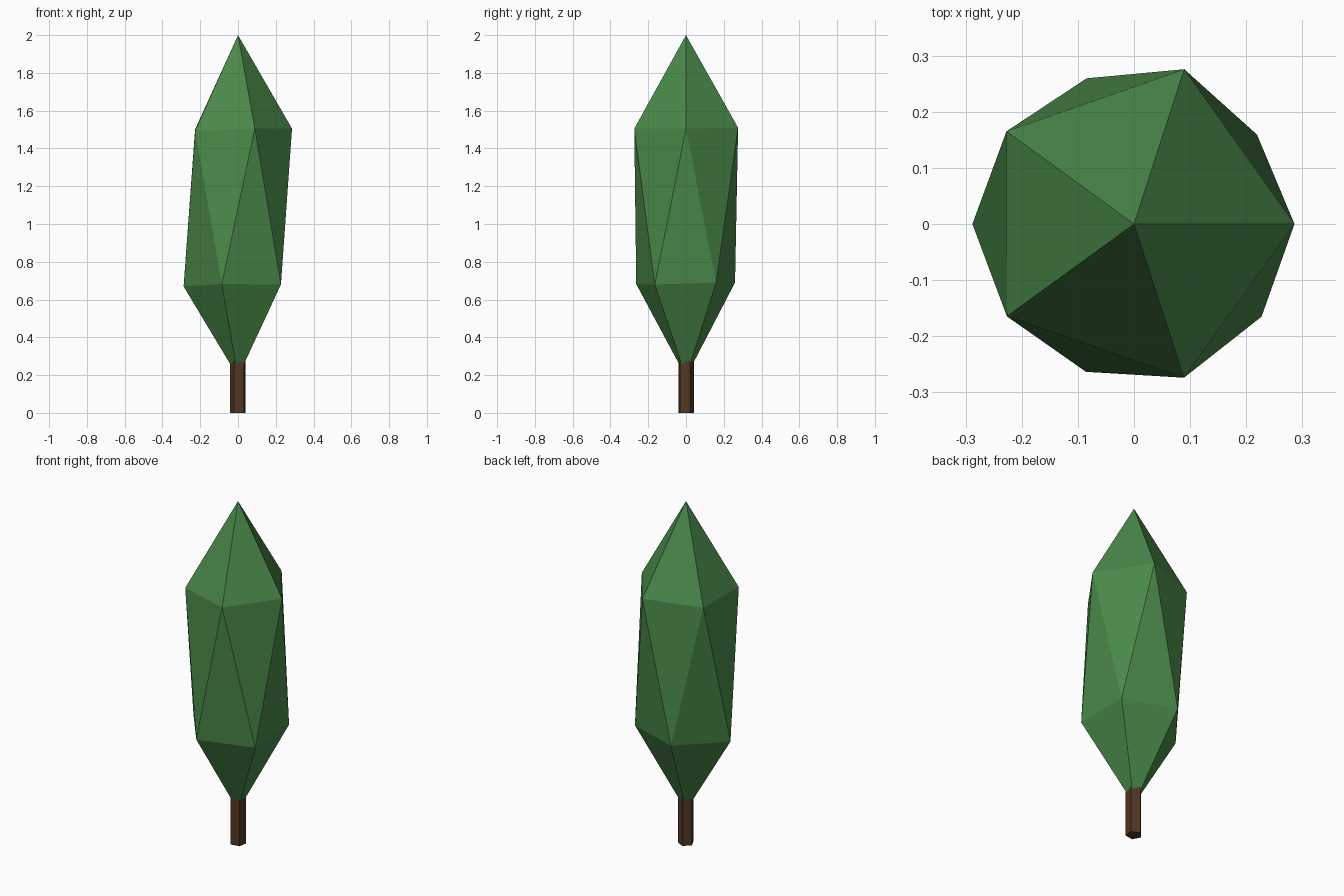
import bpy, bmesh, math

if "Cube" in bpy.data.objects:
    bpy.data.objects.remove(bpy.data.objects["Cube"])


def material(name, rgb):
    m = bpy.data.materials.new(name)
    m.diffuse_color = (*rgb, 1)
    m.use_nodes = True
    m.node_tree.nodes["Principled BSDF"].inputs["Base Color"].default_value = m.diffuse_color
    return m


def ring(bm, points):
    return [bm.verts.new((r * math.cos(math.radians(a)), r * math.sin(math.radians(a)), z))
            for r, a, z in points]


def finish(bm, name, mat):
    bmesh.ops.recalc_face_normals(bm, faces=bm.faces)
    me = bpy.data.meshes.new(name)
    bm.to_mesh(me)
    bm.free()
    me.materials.append(mat)
    ob = bpy.data.objects.new(name, me)
    bpy.context.collection.objects.link(ob)


green = material("leaf green", (0.068, 0.25, 0.068))
brown = material("bark brown", (0.085, 0.038, 0.017))

# Foliage: stretched icosahedron, slightly irregular lower ring
bm = bmesh.new()
upper = ring(bm, [(0.286, 0, 1.505), (0.29, 72, 1.51), (0.281, 144, 1.50),
                  (0.28, 216, 1.495), (0.288, 288, 1.505)])
lower = ring(bm, [(0.271, 36, 0.69), (0.273, 108, 0.69), (0.288, 180, 0.67),
                  (0.277, 252, 0.682), (0.281, 324, 0.68)])
tip = bm.verts.new((0, 0, 2))
base = bm.verts.new((0, 0, 0.19))
for i in range(5):
    j = (i + 1) % 5
    bm.faces.new((tip, upper[i], upper[j]))
    bm.faces.new((upper[i], lower[i], upper[j]))
    bm.faces.new((upper[j], lower[i], lower[j]))
    bm.faces.new((base, lower[j], lower[i]))
finish(bm, "foliage", green)

# Trunk: five-sided post reaching into the foliage
bm = bmesh.new()
bottom = ring(bm, [(0.044, -45 + 72 * i, 0) for i in range(5)])
top = ring(bm, [(0.044, -45 + 72 * i, 0.29) for i in range(5)])
bm.faces.new(bottom[::-1])
bm.faces.new(top)
for i in range(5):
    j = (i + 1) % 5
    bm.faces.new((bottom[i], bottom[j], top[j], top[i]))
finish(bm, "trunk", brown)
